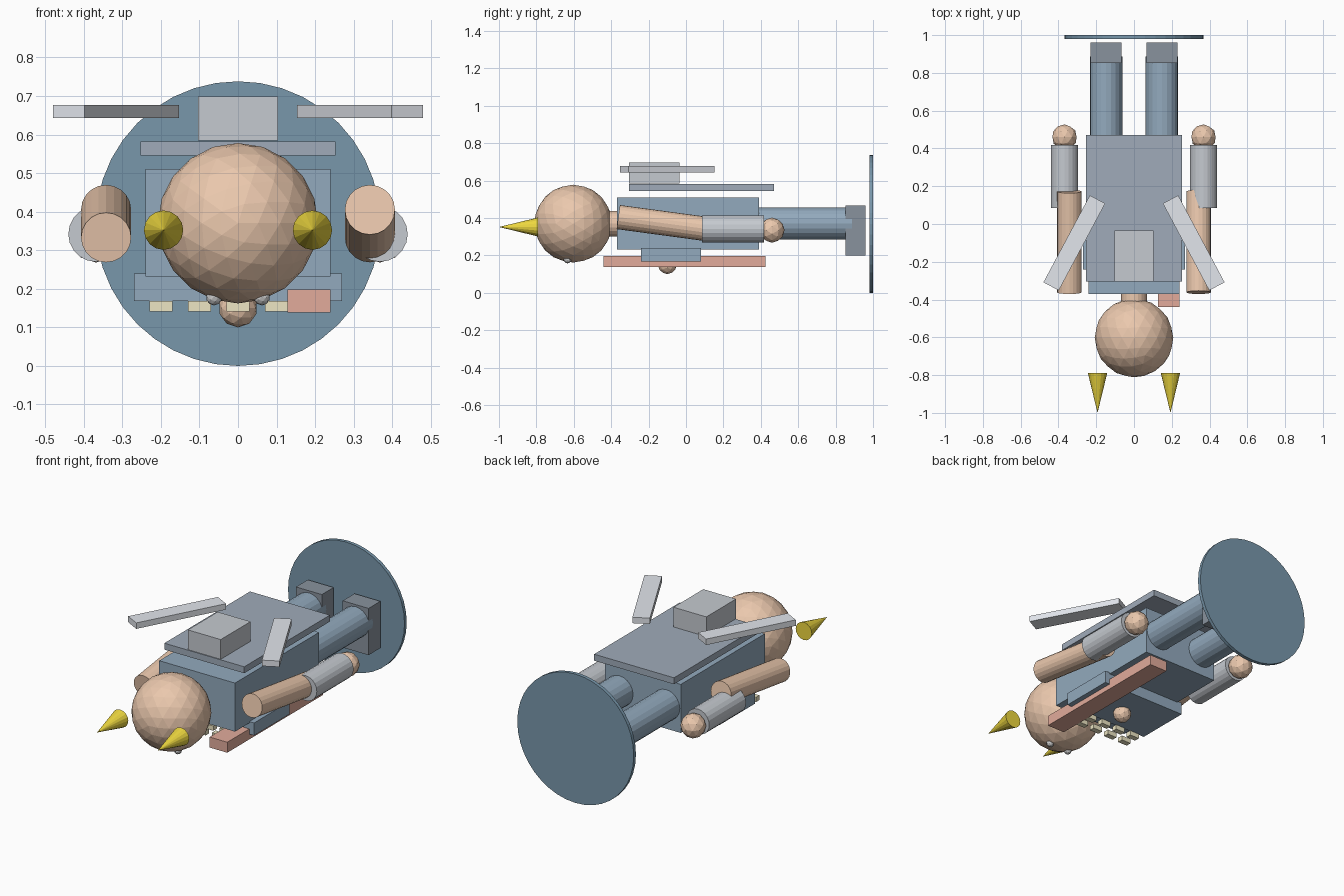
import bpy
from mathutils import Vector

if "Cube" in bpy.data.objects:
    bpy.data.objects.remove(bpy.data.objects["Cube"])


def material(name, r, g, b):
    m = bpy.data.materials.new(name)
    m.diffuse_color = (r, g, b, 1)
    m.use_nodes = True
    m.node_tree.nodes["Principled BSDF"].inputs["Base Color"].default_value = m.diffuse_color
    return m


TAN = material("tan", 0.83, 0.58, 0.42)
BLUE = material("blue", 0.29, 0.40, 0.51)
SLATE = material("slate", 0.35, 0.41, 0.49)
NAVY = material("navy", 0.19, 0.31, 0.41)
DARK = material("dark", 0.25, 0.29, 0.34)
STEEL = material("steel", 0.56, 0.59, 0.63)
PALE = material("pale", 0.76, 0.79, 0.84)
GOLD = material("gold", 0.85, 0.68, 0.05)
RED = material("red", 0.76, 0.41, 0.33)
CREAM = material("cream", 0.85, 0.79, 0.55)
WHITE = material("white", 0.9, 0.9, 0.9)


def finish(name, mat):
    ob = bpy.context.object
    ob.name = name
    ob.data.materials.append(mat)
    return ob


def box(name, lo, hi, mat, turn=0):
    lo, hi = Vector(lo), Vector(hi)
    bpy.ops.mesh.primitive_cube_add(size=1, location=(lo + hi) / 2, rotation=(0, 0, turn))
    bpy.context.object.scale = hi - lo
    return finish(name, mat)


def rod(name, a, b, r, mat, sides=20, tip=None):
    """Cylinder or cone running from point a to point b."""
    a, b = Vector(a), Vector(b)
    bpy.ops.mesh.primitive_cone_add(
        vertices=sides, radius1=r, radius2=r if tip is None else tip,
        depth=(b - a).length, location=(a + b) / 2,
        rotation=(b - a).to_track_quat('Z', 'Y').to_euler())
    return finish(name, mat)


def ball(name, centre, r, mat, detail=2):
    bpy.ops.mesh.primitive_ico_sphere_add(subdivisions=detail, radius=r,
                                          location=centre, rotation=(1.5708, 0, 0))
    return finish(name, mat)


# Base disc, upright at the feet
rod("base_disc", (0, 0.98, 0.369), (0, 1.0, 0.369), 0.369, NAVY, 40)

# Body, neck and head
box("torso", (-0.24, -0.37, 0.232), (0.24, 0.39, 0.51), BLUE)
rod("neck", (0, -0.45, 0.37), (0, -0.35, 0.37), 0.068, TAN)
ball("head", (0, -0.603, 0.37), 0.208, TAN, 3)

# Back plate and pack
box("back_plate", (-0.253, -0.305, 0.545), (0.253, 0.47, 0.582), SLATE)
box("back_pack", (-0.104, -0.305, 0.585), (0.104, -0.035, 0.698), STEEL)

# Belly: chest block, strap, round knob and stud rows
box("chest_block", (-0.27, -0.24, 0.168), (0.27, 0.08, 0.24), BLUE)
box("strap", (0.128, -0.44, 0.138), (0.24, 0.425, 0.198), RED)
ball("knob", (0, -0.10, 0.15), 0.05, TAN)
for y in (-0.25, -0.32):
    for i in range(-2, 3):
        x = i * 0.1
        box("stud", (x - 0.03, y - 0.016, 0.141), (x + 0.03, y + 0.016, 0.168), CREAM)

# Paired parts
for s, side in ((-1, "left"), (1, "right")):
    ball("eye_" + side, (s * 0.062, -0.633, 0.178), 0.021, WHITE)
    rod("horn_" + side, (s * 0.193, -0.79, 0.352), (s * 0.193, -1.0, 0.352), 0.051, GOLD, 16, 0)
    # Upper arms swing in opposite directions
    rod("upper_arm_" + side, (s * 0.342, -0.362, 0.369 + s * 0.036),
        (s * 0.342, 0.172, 0.369 - s * 0.036), 0.065, TAN)
    rod("forearm_" + side, (s * 0.368, 0.085, 0.342), (s * 0.368, 0.418, 0.342), 0.072, STEEL)
    ball("hand_" + side, (s * 0.368, 0.46, 0.335), 0.067, TAN)
    rod("leg_" + side, (s * 0.148, 0.36, 0.37), (s * 0.148, 0.888, 0.37), 0.086, BLUE)
    box("shoe_" + side, (s * 0.148 - 0.082, 0.853, 0.2), (s * 0.148 + 0.082, 0.96, 0.468), DARK)
    # Flat wing blade beside the pack
    x = s * 0.316
    box("wing_" + side, (x - 0.046, -0.361, 0.643), (x + 0.046, 0.161, 0.677), PALE, s * 0.49)
